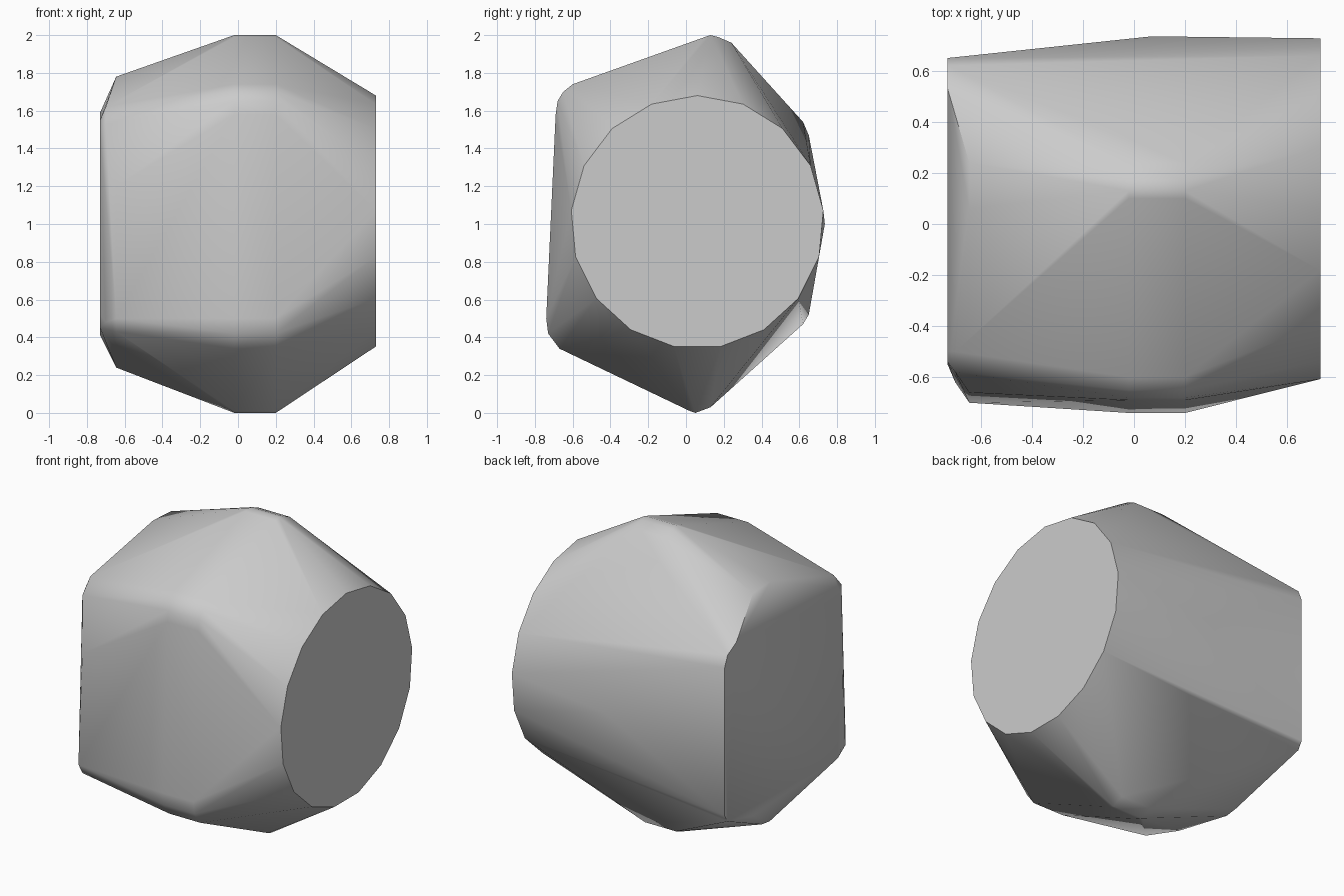
import bpy, bmesh, math

cube = bpy.data.objects.get("Cube")
if cube:
    bpy.data.objects.remove(cube, do_unlink=True)


def section(xs, outline):
    """Repeat one (y, z) outline at each x position."""
    return [(x, y, z) for x in xs for y, z in outline]


# Round end face
points = [(0.73, 0.06 + 0.67 * math.sin(a), 1.01 + 0.67 * math.cos(a))
          for a in (i * math.tau / 17 for i in range(17))]

# Broad middle section with rounded corners: top, front upper, front lower, bottom
points += section((-0.02, 0.2), [
    (0.24, 1.96), (0.17, 1.99), (0.13, 2.0), (0.1, 1.99),
    (-0.6, 1.74), (-0.65, 1.70), (-0.68, 1.65), (-0.69, 1.58),
    (-0.74, 0.5), (-0.73, 0.42), (-0.67, 0.34),
    (0.02, 0.01), (0.05, 0.0), (0.13, 0.03)])
points.append((0.07, 0.735, 1.0))

# Shoulder around the squarish end
points += section((-0.645,), [
    (0.24, 1.77), (0.06, 1.78), (-0.66, 1.2), (-0.7, 0.5),
    (-0.66, 0.43), (-0.36, 0.33), (0.07, 0.24), (0.15, 0.25)])
points += section((-0.7,), [(-0.5, 1.62), (-0.58, 1.53), (-0.62, 0.48)])

# Squarish end face
points += section((-0.73,), [
    (0.65, 1.47), (0.62, 1.54), (0.53, 1.59), (-0.5, 1.55), (-0.54, 1.48),
    (-0.55, 0.52), (-0.5, 0.45), (0.36, 0.41), (0.62, 0.47), (0.65, 0.52)])

# Wrap the sections in one convex shell
bm = bmesh.new()
for p in points:
    bm.verts.new(p)
hull = bmesh.ops.convex_hull(bm, input=bm.verts)
loose = {v for v in hull["geom_interior"] + hull["geom_unused"]
         if isinstance(v, bmesh.types.BMVert)}
bmesh.ops.delete(bm, geom=list(loose), context="VERTS")
bmesh.ops.dissolve_limit(bm, angle_limit=math.radians(0.5),
                         verts=bm.verts, edges=bm.edges)
bmesh.ops.recalc_face_normals(bm, faces=bm.faces)
mesh = bpy.data.meshes.new("faceted_body")
bm.to_mesh(mesh)
bm.free()
body = bpy.data.objects.new("faceted_body", mesh)
bpy.context.collection.objects.link(body)

# Plain grey
grey = bpy.data.materials.new("light_grey")
grey.use_nodes = True
colour = (0.6, 0.6, 0.6, 1.0)
grey.diffuse_color = colour
grey.node_tree.nodes["Principled BSDF"].inputs["Base Color"].default_value = colour
mesh.materials.append(grey)

bpy.context.view_layer.objects.active = body
body.select_set(True)
bpy.ops.object.shade_smooth_by_angle(angle=math.radians(45))
